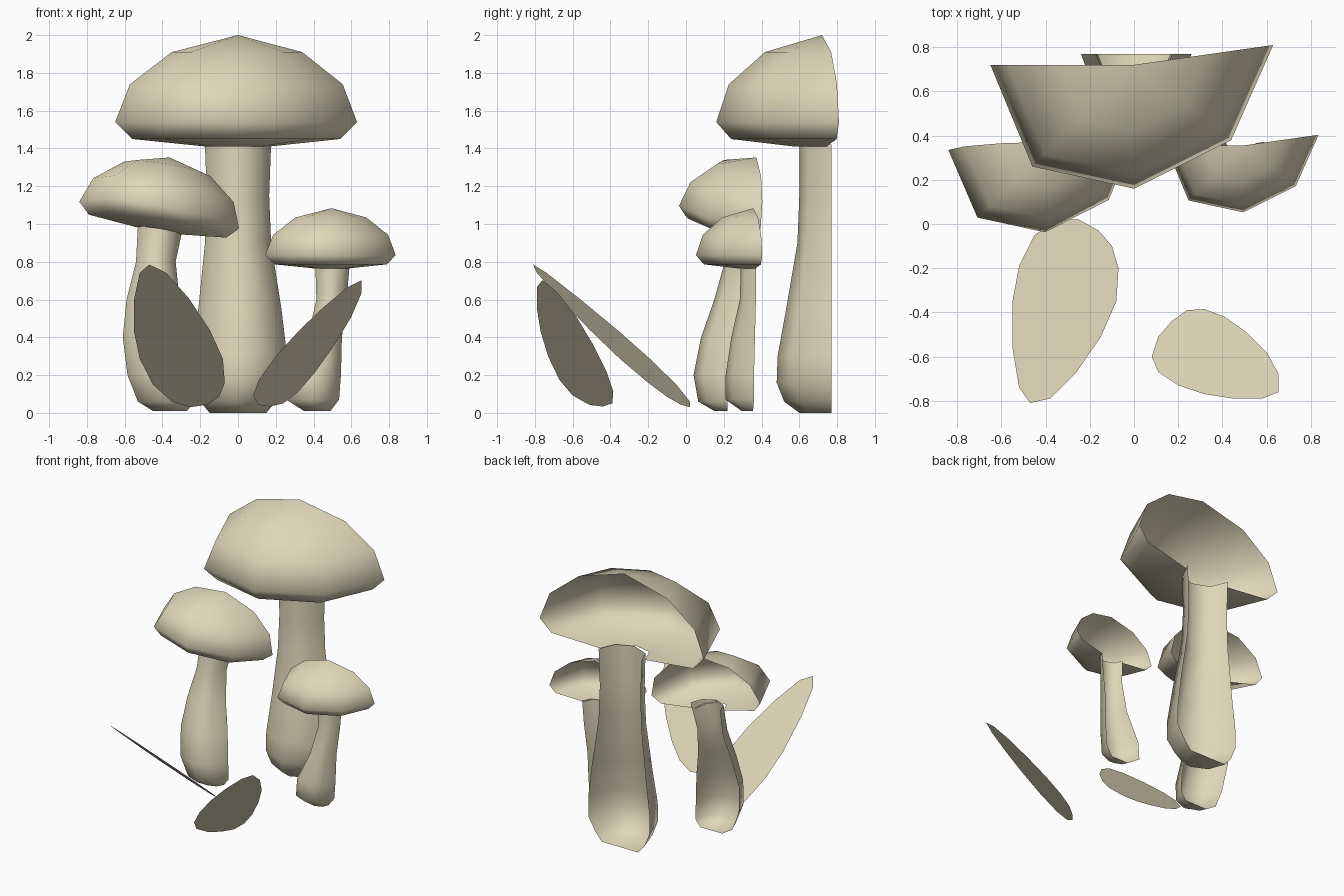
import bpy
import math
from mathutils import Euler, Vector

cube = bpy.data.objects.get("Cube")
if cube:
    bpy.data.objects.remove(cube)

cream = bpy.data.materials.new("cream")
cream.use_nodes = True
cream.diffuse_color = (0.73, 0.68, 0.49, 1)
cream.node_tree.nodes["Principled BSDF"].inputs["Base Color"].default_value = cream.diffuse_color


def add_part(name, verts, faces):
    mesh = bpy.data.meshes.new(name)
    mesh.from_pydata(verts, [], faces)
    mesh.materials.append(cream)
    obj = bpy.data.objects.new(name, mesh)
    bpy.context.collection.objects.link(obj)
    bpy.ops.object.select_all(action='DESELECT')
    obj.select_set(True)
    bpy.context.view_layer.objects.active = obj
    bpy.ops.object.shade_smooth_by_angle(angle=math.radians(65))
    return obj


def strips(rows, cols):
    """Quads joining consecutive open rows, top row first."""
    return [(r * cols + c, (r + 1) * cols + c, (r + 1) * cols + c + 1, r * cols + c + 1)
            for r in range(rows - 1) for c in range(cols - 1)]


# Cap: half an uneven octagon swept down a domed profile, open at the back
RIM = [(-0.65, 0), (-0.46, -0.46), (0, -0.56), (0.44, -0.34), (0.63, 0.09)]
DOME = [(0.54, 0.37), (0.88, 0.20), (1, 0), (0.86, -0.09), (0.26, -0.13)]


def cap(name, centre, size, tilt=(0, 0, 0)):
    turn = Euler([math.radians(a) for a in tilt]).to_matrix()
    points = [Vector((x * r, y * r, z)) for r, z in DOME for x, y in RIM]
    points.append(Vector((0, 0, 0.46)))
    faces = strips(len(DOME), len(RIM))
    faces += [(len(points) - 1, c, c + 1) for c in range(len(RIM) - 1)]
    add_part(name, [Vector(centre) + turn @ (p * size) for p in points], faces)


# Stem: half tube through rings of (z, centre x, back y, half width, depth)
def stem(name, rings):
    cols = 5
    verts = []
    for z, x, y, w, d in rings:
        for c in range(cols):
            a = math.pi * (1 + c / (cols - 1))
            verts.append((x + w * math.cos(a), y + d * math.sin(a), z))
    faces = strips(len(rings), cols)
    faces.append(tuple(range(len(verts) - cols, len(verts)))[::-1])
    add_part(name, verts, faces)


# Leaf: flat outline in x, y, lifted onto a sloping plane
def leaf(name, outline, base, slope_x, slope_y):
    verts = [(x, y, max(0.005, base + slope_x * x + slope_y * y)) for x, y in outline]
    add_part(name, verts, [tuple(range(len(verts)))])


cap("large_cap", (0, 0.72, 1.54), 1)
cap("medium_cap", (-0.41, 0.335, 1.05), 0.67, (-7, 9, 0))
cap("small_cap", (0.495, 0.355, 0.835), 0.54)

stem("large_stem", [
    (1.42, 0, 0.77, 0.175, 0.17), (1.15, 0, 0.77, 0.165, 0.17),
    (0.9, 0, 0.77, 0.175, 0.18), (0.55, 0.01, 0.77, 0.22, 0.24),
    (0.3, 0.01, 0.77, 0.25, 0.285), (0.16, 0.01, 0.77, 0.25, 0.29),
    (0.06, 0, 0.77, 0.2, 0.25), (0, 0, 0.77, 0.15, 0.17)])
stem("medium_stem", [
    (0.99, -0.41, 0.36, 0.12, 0.13), (0.8, -0.435, 0.34, 0.105, 0.135),
    (0.6, -0.45, 0.3, 0.14, 0.15), (0.4, -0.435, 0.25, 0.175, 0.17),
    (0.2, -0.41, 0.22, 0.175, 0.18), (0.06, -0.38, 0.22, 0.15, 0.155),
    (0.01, -0.36, 0.22, 0.09, 0.07)])
stem("small_stem", [
    (0.77, 0.5, 0.37, 0.09, 0.08), (0.6, 0.495, 0.37, 0.08, 0.085),
    (0.4, 0.46, 0.365, 0.09, 0.125), (0.2, 0.405, 0.36, 0.14, 0.15),
    (0.07, 0.395, 0.36, 0.14, 0.15), (0.01, 0.42, 0.355, 0.07, 0.06)])

leaf("left_leaf", [
    (-0.47, -0.81), (-0.38, -0.79), (-0.26, -0.67), (-0.15, -0.51), (-0.08, -0.35),
    (-0.07, -0.2), (-0.1, -0.1), (-0.16, -0.03), (-0.25, 0.02), (-0.35, 0.02),
    (-0.45, -0.05), (-0.52, -0.19), (-0.55, -0.35), (-0.55, -0.56), (-0.52, -0.74)],
    -0.028, -0.3, -0.83)
leaf("right_leaf", [
    (0.08, -0.6), (0.11, -0.67), (0.2, -0.73), (0.32, -0.77), (0.45, -0.79),
    (0.58, -0.79), (0.655, -0.76), (0.655, -0.68), (0.6, -0.58), (0.51, -0.49),
    (0.41, -0.42), (0.32, -0.385), (0.24, -0.39), (0.17, -0.44), (0.11, -0.51)],
    -0.473, 0.833, -0.83)
